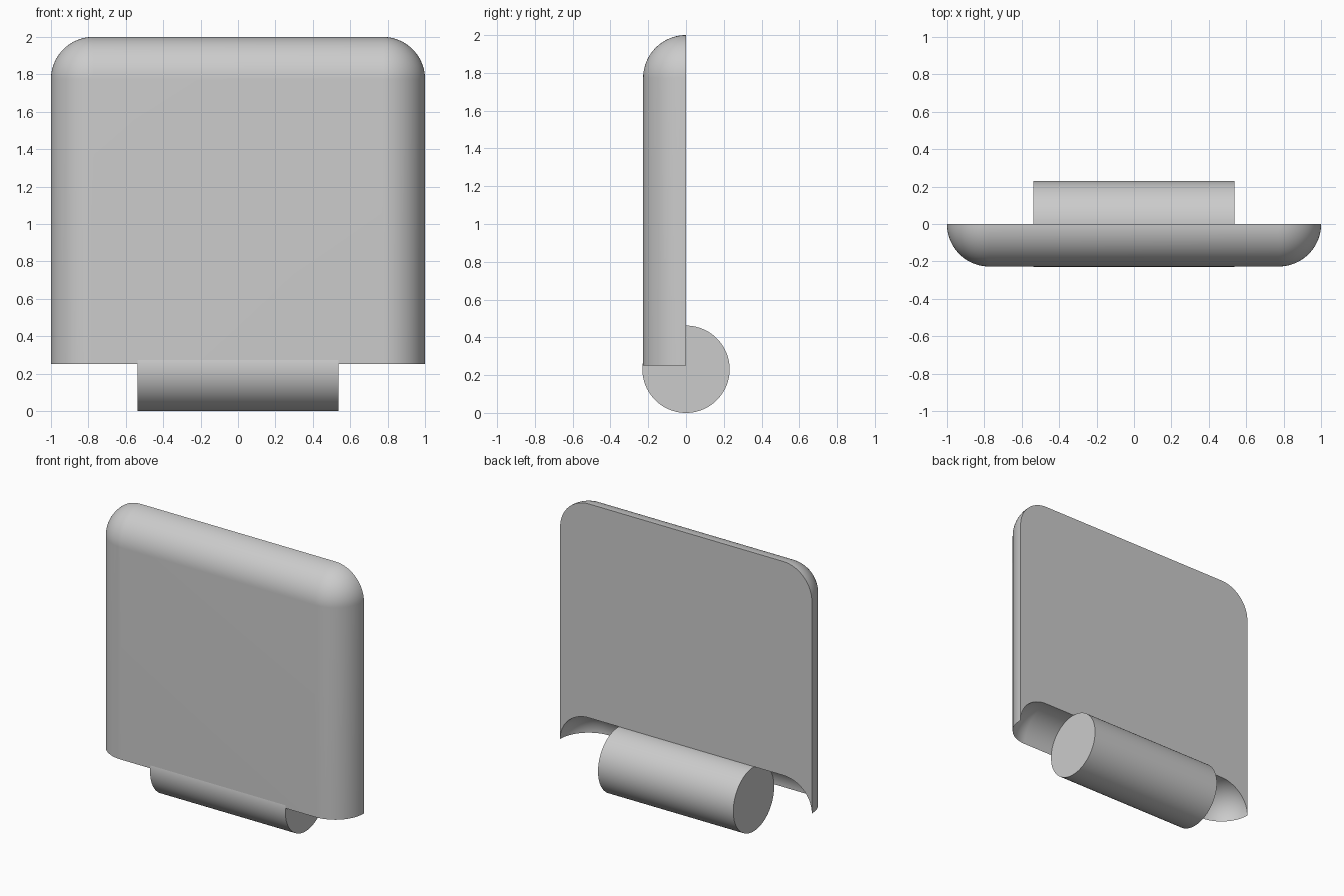
import bpy, bmesh
from math import sin, cos, pi, radians

if "Cube" in bpy.data.objects:
    bpy.data.objects.remove(bpy.data.objects["Cube"])

R = 0.227          # edge rounding and panel depth
CX = 1 - R         # corner centre, x
CZ = 2 - R         # corner centre, z
Z0 = 0.252         # lower rim height
H = 0.213          # height of the scooped underside
N = 20             # segments per quarter turn
Q = [pi / 2 * i / N for i in range(N + 1)]


def grid(bm, rows):
    """Quad sheet through rows of points."""
    vs = [[bm.verts.new(p) for p in row] for row in rows]
    for a, b in zip(vs, vs[1:]):
        for i in range(len(a) - 1):
            bm.faces.new((a[i], a[i + 1], b[i + 1], b[i]))


def outline(t):
    """Right side, over the top, left side, at rounding angle t."""
    r, y = R * cos(t), -R * sin(t)
    right = [(CX + r, y, Z0)] + [(CX + r * cos(a), y, CZ + r * sin(a)) for a in Q]
    return right + [(-x, yy, z) for x, yy, z in reversed(right)]


def scoop(t, s):
    """Underside arc from the rim up to the back face."""
    return [(s * (CX + R * cos(t) * cos(p)), -R * sin(t) * cos(p), Z0 + H * sin(p)) for p in Q]


def finish(ob):
    bpy.ops.object.select_all(action='DESELECT')
    bpy.context.view_layer.objects.active = ob
    ob.select_set(True)
    bpy.ops.object.shade_smooth_by_angle(angle=radians(30))


# Panel: rounded front shell, scooped underside, flat back
bm = bmesh.new()
grid(bm, [outline(t) for t in Q])
for s in (1, -1):
    grid(bm, [scoop(t, s) for t in Q])
grid(bm, [scoop(pi / 2, 1), scoop(pi / 2, -1)])
back = scoop(0, 1)[:0:-1] + outline(0) + scoop(0, -1)[1:]
bm.faces.new([bm.verts.new(p) for p in back])
front = [(CX, -R, Z0), (CX, -R, CZ), (-CX, -R, CZ), (-CX, -R, Z0)]
bm.faces.new([bm.verts.new(p) for p in front])
bmesh.ops.remove_doubles(bm, verts=bm.verts, dist=1e-5)
bmesh.ops.recalc_face_normals(bm, faces=bm.faces)
me = bpy.data.meshes.new("panel")
bm.to_mesh(me)
bm.free()
panel = bpy.data.objects.new("panel", me)
bpy.context.collection.objects.link(panel)
finish(panel)

# Hinge barrel along x
bpy.ops.mesh.primitive_cylinder_add(vertices=80, radius=0.231, depth=1.074,
                                    location=(0, 0, 0.231), rotation=(0, pi / 2, 0))
hinge = bpy.context.object
hinge.name = "hinge_barrel"
finish(hinge)
